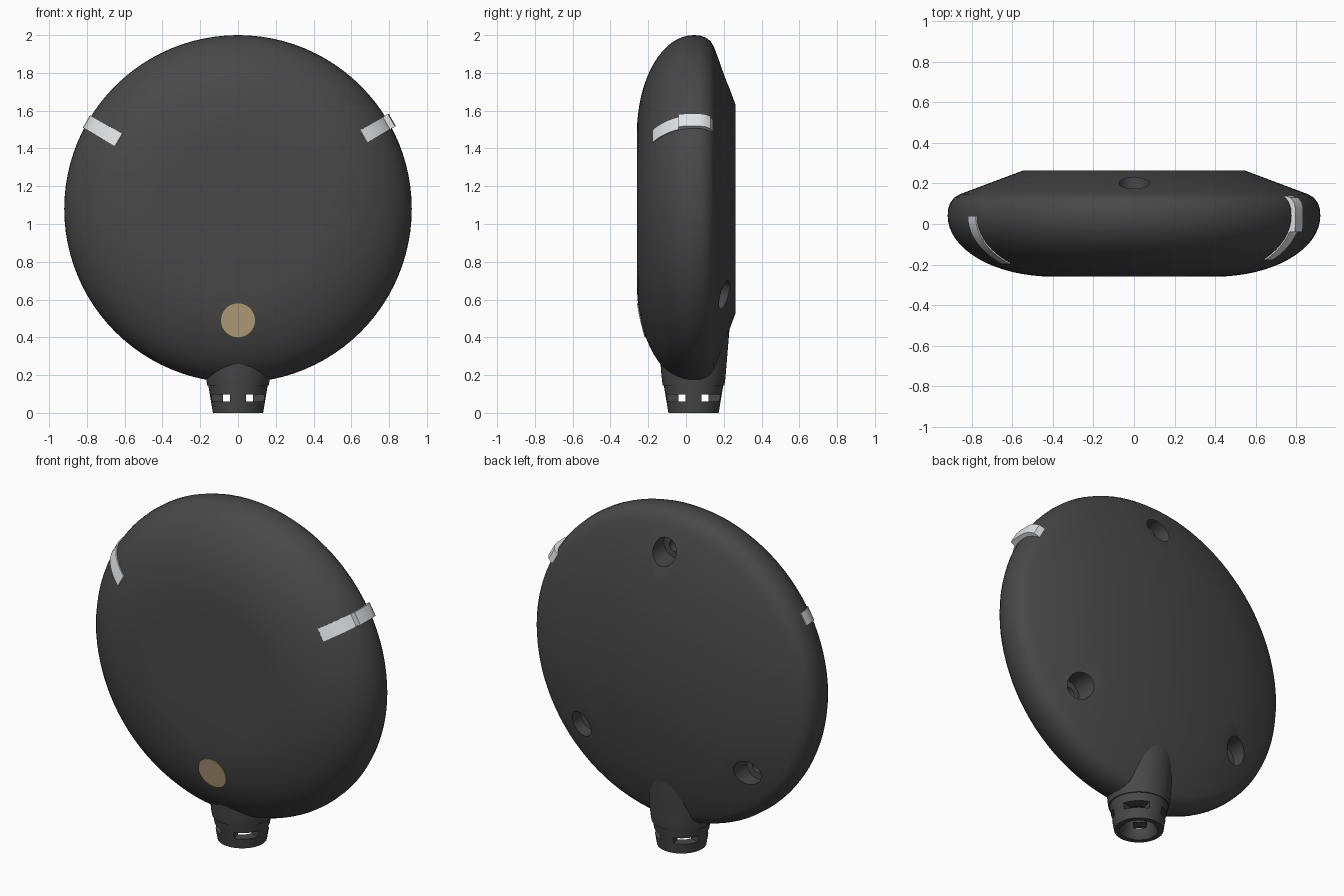
import bpy, bmesh
from math import sin, cos, pi, radians
from mathutils import Vector

cube = bpy.data.objects.get("Cube")
if cube:
    bpy.data.objects.remove(cube, do_unlink=True)

CENTRE_Z = 1.08      # centre of the round body
NECK_Y = 0.04        # axis of the neck and collar


def material(name, rgb):
    m = bpy.data.materials.new(name)
    m.use_nodes = True
    m.diffuse_color = (*rgb, 1)
    m.node_tree.nodes["Principled BSDF"].inputs["Base Color"].default_value = (*rgb, 1)
    return m


charcoal = material("charcoal plastic", (0.065, 0.065, 0.065))
white = material("pale grey", (0.76, 0.77, 0.79))
tan = material("tan", (0.53, 0.40, 0.22))


def finish(name, bm, mat):
    bmesh.ops.recalc_face_normals(bm, faces=bm.faces)
    mesh = bpy.data.meshes.new(name)
    bm.to_mesh(mesh)
    bm.free()
    obj = bpy.data.objects.new(name, mesh)
    bpy.context.collection.objects.link(obj)
    if mat:
        mesh.materials.append(mat)
    return obj


def lathe(name, profile, centre, along_y, steps, mat, closed=False):
    """Spin (radius, height) points about the y or z axis through centre."""
    bm = bmesh.new()
    c = Vector(centre)
    axis = Vector((0, 1, 0)) if along_y else Vector((0, 0, 1))
    vs = [bm.verts.new(c + Vector((r, 0, 0)) + axis * h) for r, h in profile]
    pairs = list(zip(vs, vs[1:])) + ([(vs[-1], vs[0])] if closed else [])
    es = [bm.edges.new(p) for p in pairs]
    bmesh.ops.spin(bm, geom=vs + es, cent=c, axis=axis, angle=2 * pi, steps=steps)
    bmesh.ops.remove_doubles(bm, verts=bm.verts, dist=0.0001)
    return finish(name, bm, mat)


def prism(name, points, offset, mat):
    """Extrude a planar outline."""
    bm = bmesh.new()
    face = bm.faces.new([bm.verts.new(p) for p in points])
    new = bmesh.ops.extrude_face_region(bm, geom=[face])["geom"]
    bmesh.ops.translate(bm, vec=offset, verts=[v for v in new if isinstance(v, bmesh.types.BMVert)])
    return finish(name, bm, mat)


def select(obj):
    bpy.ops.object.select_all(action='DESELECT')
    obj.select_set(True)
    bpy.context.view_layer.objects.active = obj


def cut(obj, cutter):
    cutter.hide_render = True
    mod = obj.modifiers.new("cut", 'BOOLEAN')
    mod.operation, mod.solver, mod.object = 'DIFFERENCE', 'EXACT', cutter
    select(obj)
    bpy.ops.object.modifier_apply(modifier=mod.name)
    bpy.data.objects.remove(cutter, do_unlink=True)


def smooth(obj, angle=35):
    select(obj)
    bpy.ops.object.shade_smooth_by_angle(angle=radians(angle))


def front(t, lift=0.0):
    """Point (radius, y) on the domed front: t = 0 at the flat, pi/2 at the rim."""
    return 0.4 + (0.52 + lift) * sin(t), 0.04 - (0.30 + lift) * cos(t)


# Round body: domed front, rounded rim, sloped back
profile = [(0, -0.26)] + [front(i / 16 * pi / 2) for i in range(17)]
profile += [(0.918, 0.075), (0.907, 0.105), (0.888, 0.13), (0.86, 0.147),
            (0.82, 0.162), (0.55, 0.263), (0, 0.263)]
body = lathe("body", profile, (0, 0, CENTRE_Z), True, 96, charcoal)

# Neck that grows out of the underside
neck = lathe("neck", [(0, 0.145), (0.163, 0.145), (0.167, 0.17), (0.17, 0.2),
                      (0.19, 0.44), (0.15, 0.5), (0, 0.5)],
             (0, NECK_Y, 0), False, 48, charcoal)

# Three stepped screw holes in the back
for a in (90, -40, -140):
    pos = (0.71 * cos(radians(a)), 0, CENTRE_Z + 0.71 * sin(radians(a)))
    cut(body, lathe("hole_cutter", [(0, 0.32), (0.075, 0.32), (0.075, 0.1), (0.038, 0.1),
                                    (0.038, 0.02), (0, 0.02)], pos, True, 32, None))

# Hollow collar with four windows
collar = lathe("collar", [(0.085, 0.03), (0.105, 0), (0.133, 0), (0.158, 0.15), (0.085, 0.15)],
               (0, NECK_Y, 0), False, 48, charcoal, closed=True)
for quarter in range(4):
    mid = radians(45 + 90 * quarter)
    arc = [mid + radians(d) for d in (-30, -15, 0, 15, 30)]
    wedge = [(0.02 * cos(mid), NECK_Y + 0.02 * sin(mid), 0.06)]
    wedge += [(0.25 * cos(a), NECK_Y + 0.25 * sin(a), 0.06) for a in arc]
    cut(collar, prism("window_cutter", wedge, (0, 0, 0.038), None))

for part in (body, neck, collar):
    smooth(part)


def band(name, outline, degrees, width=0.076):
    """Radial (radius, y) outline given a tangential width."""
    a = radians(degrees)
    radial, tangent = Vector((cos(a), 0, sin(a))), Vector((-sin(a), 0, cos(a)))
    base = Vector((0, 0, CENTRE_Z)) - tangent * width / 2
    pts = [base + radial * r + Vector((0, y, 0)) for r, y in outline]
    smooth(prism(name, pts, tangent * width, white))


def strip(start, end, n=10):
    ts = [start + (end - start) * i / n for i in range(n + 1)]
    return [front(t, 0.006) for t in ts] + [front(t, -0.012) for t in reversed(ts)]


# Pale strips over the rim, with a raised clip on the left one
band("left_strip", strip(0.78, 1.34), 30)
band("right_strip", strip(0.68, pi / 2), 150)
band("left_clip", [(0.89, -0.04), (0.938, -0.04), (0.943, 0), (0.943, 0.075), (0.935, 0.105),
                   (0.915, 0.13), (0.88, 0.14), (0.87, 0.11), (0.89, 0.06)], 30)

# Tan disc lying on the lower front
bm = bmesh.new()
bmesh.ops.create_circle(bm, cap_ends=True, segments=40, radius=0.09)
bmesh.ops.inset_region(bm, faces=bm.faces[:], thickness=0.045)
for v in bm.verts:
    x, z = v.co.x, 0.49 + v.co.y
    r = (x * x + (z - CENTRE_Z) ** 2) ** 0.5
    s = max(0, (r - 0.4) / 0.52)
    v.co = (x, 0.04 - 0.3 * (1 - s * s) ** 0.5 - 0.005, z)
solid = bmesh.ops.extrude_face_region(bm, geom=bm.faces[:])["geom"]
bmesh.ops.translate(bm, vec=(0, 0.008, 0), verts=[v for v in solid if isinstance(v, bmesh.types.BMVert)])
smooth(finish("front_disc", bm, tan))
